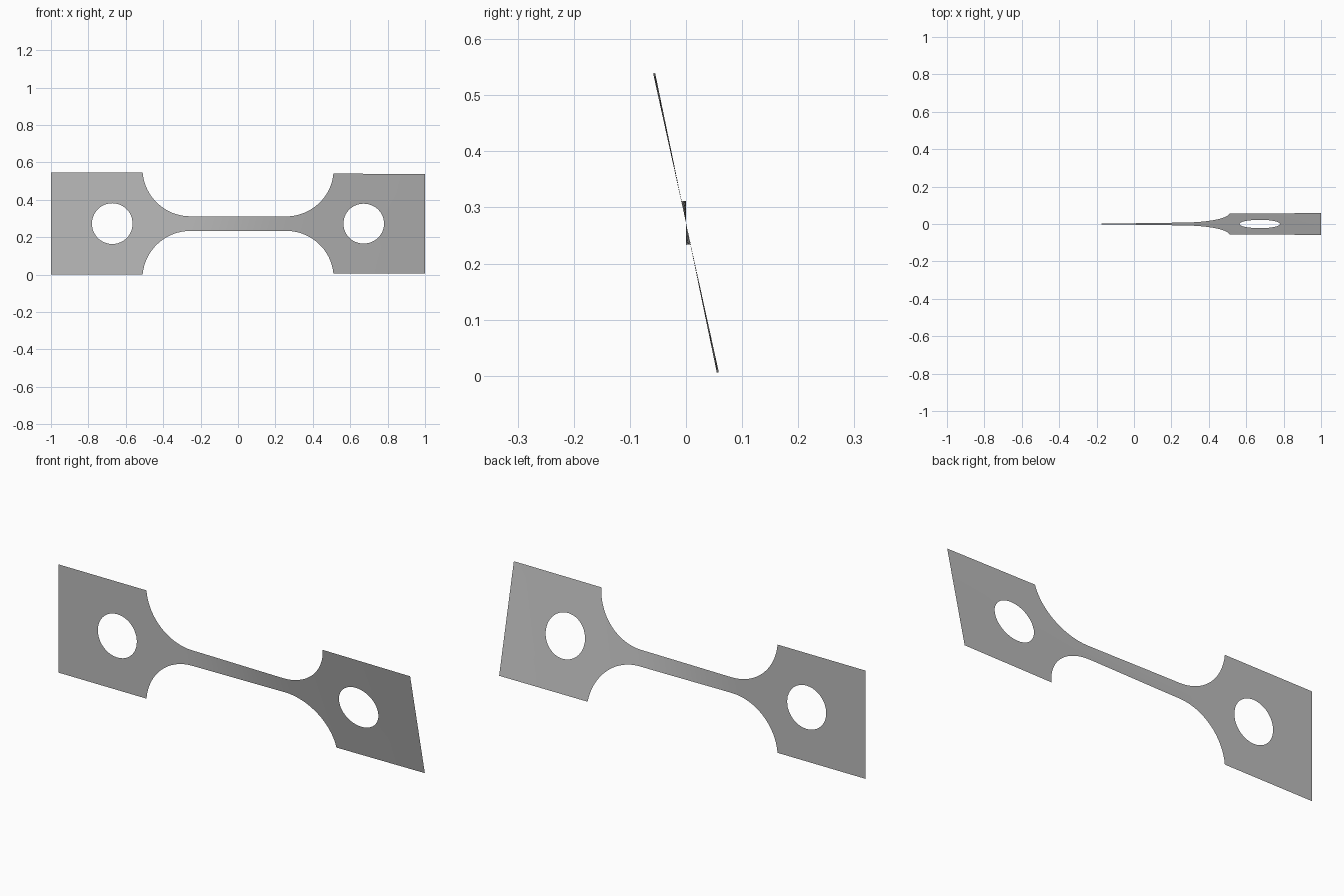
import bpy, bmesh
from math import sin, cos, asin, atan2, radians, sqrt

old = bpy.data.objects.get("Cube")
if old:
    bpy.data.objects.remove(old, do_unlink=True)

MID = 0.2725                       # height of the long axis
HALF, BAR = 0.2725, 0.039          # half heights of end plates and bar
BAR_END, PLATE, TIP = 0.255, 0.51, 1.0
HOLE_X, HOLE_R = 0.672, 0.109
ROWS, RINGS, STEPS = 12, 4, 16

# Fillet circle: tangent to the bar, passing through the plate corner
rise, run = HALF - BAR, PLATE - BAR_END
FILLET = (run ** 2 + rise ** 2) / (2 * rise)


def twist(x):
    """Angle about the long axis: flat left end, turned right end."""
    if x < -0.3:
        return 0.0
    if x < 0.3:
        t = (x + 0.3) / 0.6
        return radians(11.3) * (0.6 * t + 0.4 * t * t * (3 - 2 * t))
    return radians(11.3 + 1.1 * (x - 0.3) / 0.7)


def place(bm, x, h):
    a = twist(x)
    return bm.verts.new((x, -h * sin(a), MID + h * cos(a)))


def grid(bm, lines):
    """Join neighbouring rows of points with quads."""
    rows = [[place(bm, *p) for p in line] for line in lines]
    for a, b in zip(rows, rows[1:]):
        for i in range(len(a) - 1):
            bm.faces.new((a[i], a[i + 1], b[i + 1], b[i]))


def column(x, half):
    return [(x, half * (2 * i / ROWS - 1)) for i in range(ROWS + 1)]


bm = bmesh.new()

# Gauge bar
grid(bm, [column(BAR_END * (2 * i / 30 - 1), BAR) for i in range(31)])

sweep = atan2(run, FILLET - rise)
for side in (-1, 1):
    # Filleted shoulder
    cols = []
    for i in range(STEPS + 1):
        t = sweep * i / STEPS
        cols.append(column(side * (BAR_END + FILLET * sin(t)),
                           BAR + FILLET * (1 - cos(t))))
    grid(bm, cols)

    # Grip plate: rings from the rectangle in to the round hole
    corners = [(PLATE, -HALF), (TIP, -HALF), (TIP, HALF), (PLATE, HALF)]
    edge = []
    for k, (x0, h0) in enumerate(corners):
        x1, h1 = corners[(k + 1) % 4]
        edge += [(x0 + (x1 - x0) * i / ROWS, h0 + (h1 - h0) * i / ROWS)
                 for i in range(ROWS)]
    edge.append(edge[0])
    rings = []
    for r in range(RINGS + 1):
        f = r / RINGS
        ring = []
        for x, h in edge:
            dx = x - HOLE_X
            d = sqrt(dx * dx + h * h)
            s = (1 - f) + f * HOLE_R / d
            ring.append((side * (HOLE_X + dx * s), h * s))
        rings.append(ring)
    grid(bm, rings)

bmesh.ops.remove_doubles(bm, verts=bm.verts, dist=0.0005)
bmesh.ops.recalc_face_normals(bm, faces=bm.faces)
if sum(f.normal.y for f in bm.faces) > 0:
    bmesh.ops.reverse_faces(bm, faces=bm.faces)
for f in bm.faces:
    f.smooth = True

mesh = bpy.data.meshes.new("twisted_test_strip")
bm.to_mesh(mesh)
bm.free()
strip = bpy.data.objects.new("twisted_test_strip", mesh)
bpy.context.collection.objects.link(strip)

# Plain grey metal
grey = bpy.data.materials.new("plain_grey")
grey.use_nodes = True
colour = (0.5, 0.5, 0.5, 1)
grey.diffuse_color = colour
grey.node_tree.nodes["Principled BSDF"].inputs["Base Color"].default_value = colour
mesh.materials.append(grey)
